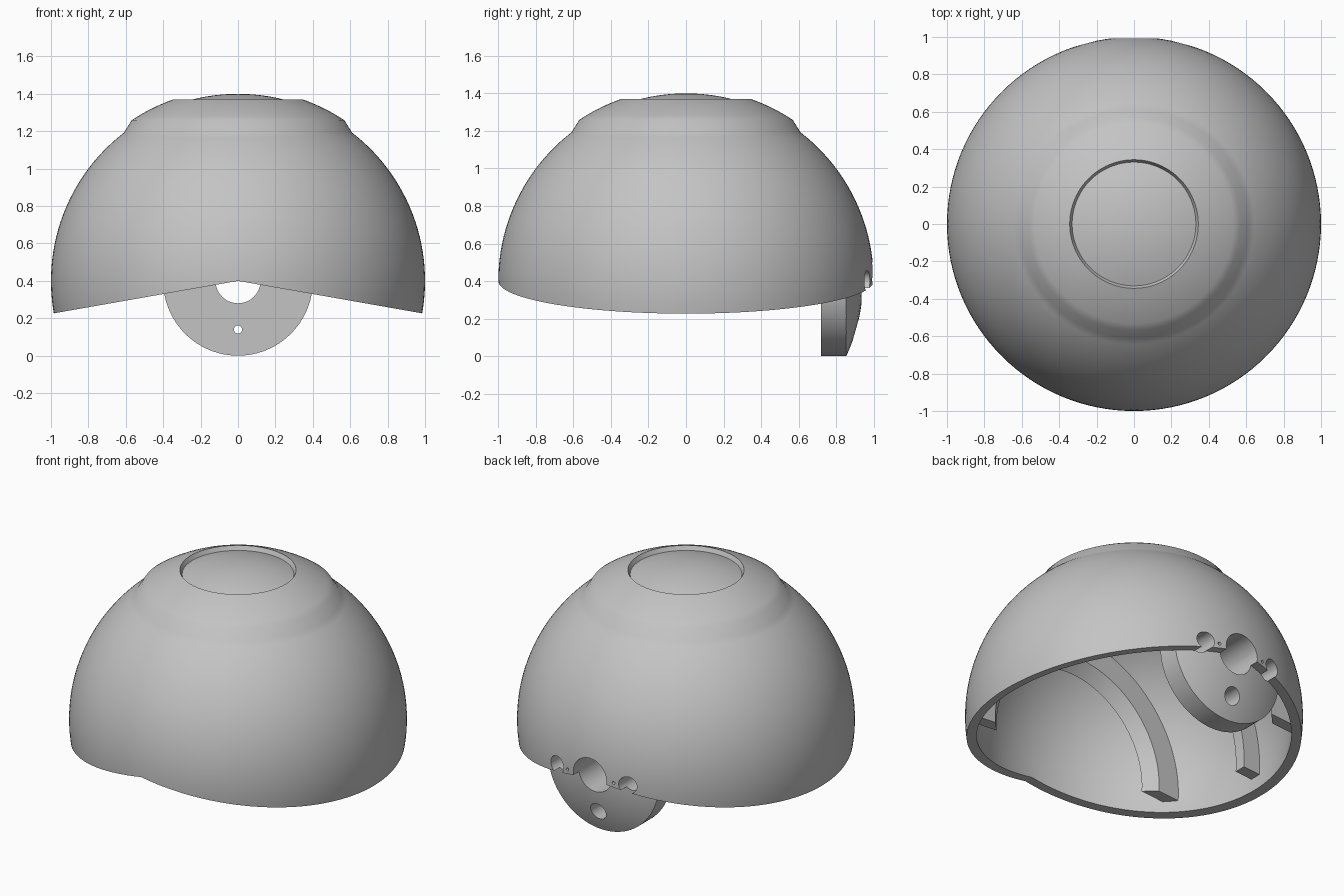
import bpy, bmesh, math
from mathutils import Matrix, Vector

cube = bpy.data.objects.get("Cube")
if cube:
    bpy.data.objects.remove(cube, do_unlink=True)

CENTRE = 0.4      # height of the sphere centre
INNER = 0.94      # inside radius of the shell
TILT = math.tan(math.radians(10))

grey = bpy.data.materials.new("plain grey")
grey.use_nodes = True
grey.diffuse_color = (0.55, 0.55, 0.55, 1)
grey.node_tree.nodes["Principled BSDF"].inputs["Base Color"].default_value = (0.55, 0.55, 0.55, 1)


def make(name, bm):
    bmesh.ops.recalc_face_normals(bm, faces=bm.faces)
    mesh = bpy.data.meshes.new(name)
    bm.to_mesh(mesh)
    bm.free()
    mesh.materials.append(grey)
    ob = bpy.data.objects.new(name, mesh)
    bpy.context.collection.objects.link(ob)
    return ob


def cylinder_y(name, x, z, radius, y0, y1, sides=48):
    bm = bmesh.new()
    place = Matrix.Translation((x, (y0 + y1) / 2, z)) @ Matrix.Rotation(math.pi / 2, 4, 'X')
    bmesh.ops.create_cone(bm, cap_ends=True, segments=sides, radius1=radius, radius2=radius,
                          depth=y1 - y0, matrix=place)
    return make(name, bm)


def combine(ob, cutter, operation='DIFFERENCE'):
    bpy.ops.object.select_all(action='DESELECT')
    bpy.context.view_layer.objects.active = ob
    ob.select_set(True)
    mod = ob.modifiers.new("cut", 'BOOLEAN')
    mod.operation, mod.solver, mod.object = operation, 'EXACT', cutter
    bpy.ops.object.modifier_apply(modifier=mod.name)


def smooth(ob):
    bpy.ops.object.select_all(action='DESELECT')
    bpy.context.view_layer.objects.active = ob
    ob.select_set(True)
    bpy.ops.object.shade_smooth_by_angle(angle=math.radians(32))


def arc(radius, a0, a1, steps):
    """Points on a circle in the xz plane, angles in degrees from the top."""
    angles = [math.radians(a0 + (a1 - a0) * i / steps) for i in range(steps + 1)]
    return [Vector((radius * math.sin(a), 0, CENTRE + radius * math.cos(a))) for a in angles]


# Dome shell: crown, groove, raised collar, sphere, then back up the inside
profile = (arc(1.0, 0, 19.3, 8) + arc(1.03, 19.5, 33.5, 6)
           + arc(1.0, 37.6, 115, 32) + arc(INNER, 115, 0, 44))
bm = bmesh.new()
verts = [bm.verts.new(p) for p in profile]
edges = [bm.edges.new(pair) for pair in zip(verts, verts[1:])]
bmesh.ops.spin(bm, geom=verts + edges, cent=(0, 0, 0), axis=(0, 0, 1),
               angle=math.tau, steps=128)
bmesh.ops.remove_doubles(bm, verts=bm.verts, dist=0.0005)
dome = make("dome_shell", bm)

# Wedge that gives the rim its two sloping sides
bm = bmesh.new()
drop = CENTRE - 2 * TILT
outline = [(0, CENTRE), (2, drop), (2, -1), (-2, -1), (-2, drop)]
face = bm.faces.new([bm.verts.new((x, -2, z)) for x, z in outline])
out = bmesh.ops.extrude_face_region(bm, geom=[face])
bmesh.ops.translate(bm, vec=(0, 4, 0),
                    verts=[v for v in out["geom"] if isinstance(v, bmesh.types.BMVert)])
wedge = make("rim_cutter", bm)
combine(dome, wedge)

# Rear lug: disc rounded off to the inside of the shell
lug = cylinder_y("rear_lug", 0, CENTRE, 0.4, 0.72, 1.1, 96)
bm = bmesh.new()
bmesh.ops.create_uvsphere(bm, u_segments=96, v_segments=64, radius=INNER + 0.003,
                          matrix=Matrix.Translation((0, 0, CENTRE)))
ball = make("lug_rounding", bm)
combine(lug, ball, 'INTERSECT')

# Bores through the rear of the shell and the lug
bores = [cylinder_y("main_bore", 0, CENTRE, 0.12, 0.5, 1.3)]
for side in (-1, 1):
    bores.append(cylinder_y("side_bore", side * 0.255, CENTRE, 0.056, 0.8, 1.3, 32))
    bores.append(cylinder_y("pin_hole", side * 0.166, CENTRE, 0.01, 0.8, 1.3, 12))
for bore in bores:
    combine(dome, bore)
    combine(lug, bore)
lower = [cylinder_y("screw_hole", 0, 0.14, 0.022, 0.5, 1.3, 24),
         cylinder_y("screw_recess", 0, 0.14, 0.055, 0.79, 1.3, 32)]
for bore in lower:
    combine(lug, bore)

for helper in [wedge, ball] + bores + lower:
    bpy.data.objects.remove(helper, do_unlink=True)


# Inside ribs: arched slices that follow the shell
def rib(name, y_mid, width=0.075, depth=0.12, steps=64):
    bm = bmesh.new()
    rings = []
    for i in range(steps + 1):
        a = math.radians(-4 + 188 * i / steps)
        ring = []
        for radius, side in ((INNER + 0.005, -1), (INNER + 0.005, 1),
                             (INNER - depth, 1), (INNER - depth, -1)):
            y = y_mid + side * width / 2
            r = math.sqrt(radius ** 2 - y ** 2)
            ring.append(bm.verts.new((r * math.cos(a), y, CENTRE + r * math.sin(a))))
        rings.append(ring)
    for p, q in zip(rings, rings[1:]):
        for k in range(4):
            n = (k + 1) % 4
            bm.faces.new((p[k], p[n], q[n], q[k]))
    bm.faces.new(rings[0])
    bm.faces.new(rings[-1])
    return make(name, bm)


ribs = [rib("front_rib", -0.56), rib("middle_rib", 0), rib("back_rib", 0.56)]
for ob in [dome, lug] + ribs:
    smooth(ob)
